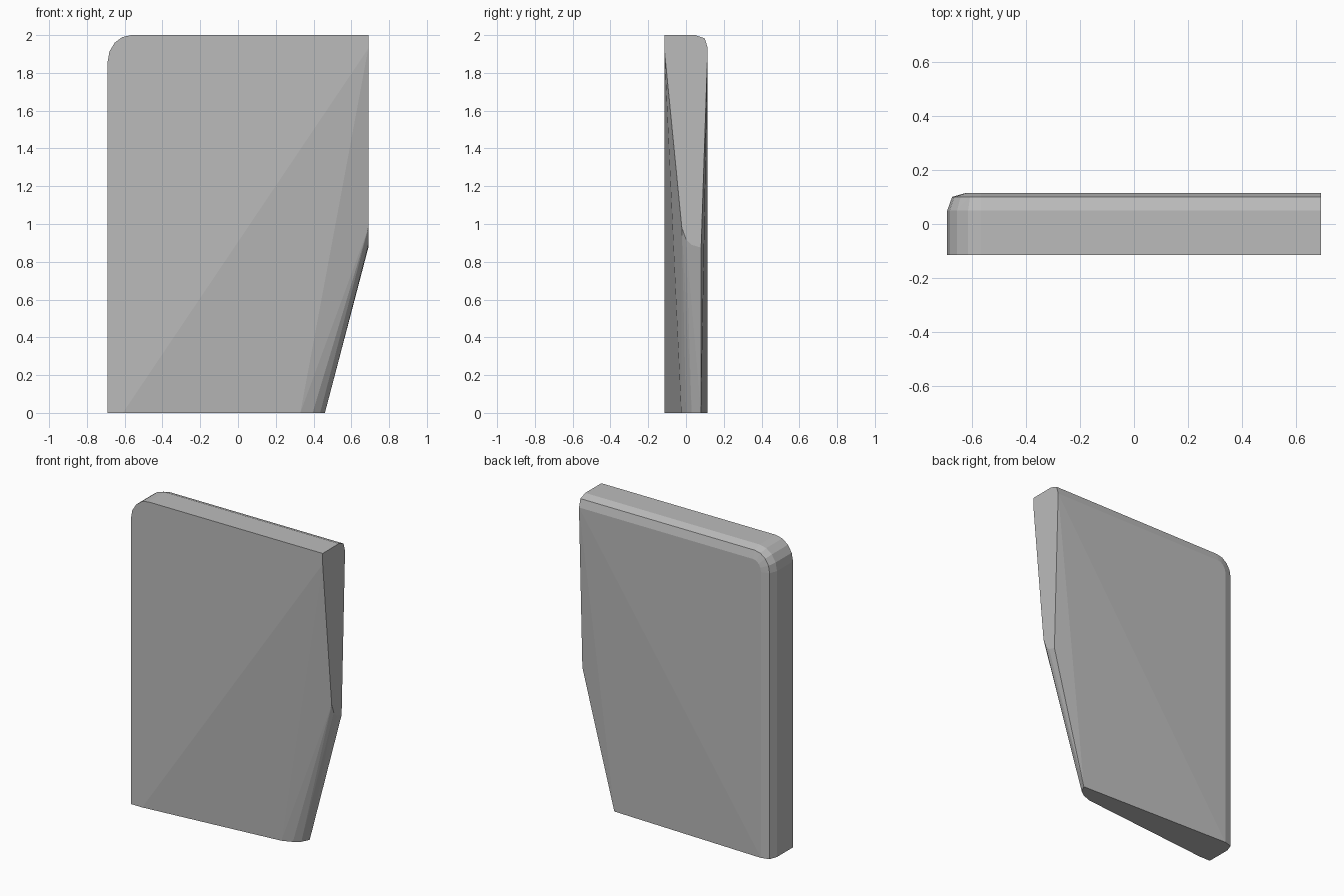
import bpy, bmesh, math

if "Cube" in bpy.data.objects:
    bpy.data.objects.remove(bpy.data.objects["Cube"])

grey = bpy.data.materials.new("plain_grey")
grey.diffuse_color = (0.5, 0.5, 0.5, 1)
grey.use_nodes = True
grey.node_tree.nodes["Principled BSDF"].inputs["Base Color"].default_value = grey.diffuse_color

LEFT, RIGHT, TOP = -0.69, 0.69, 2.0
FRONT, BACK = -0.115, 0.115
points = []

# Left and top rim: layers of (depth, inset), with a rounded upper left corner
for y, inset in ((FRONT, 0), (0.05, 0), (0.10, 0.018), (BACK, 0.07)):
    x0, z1 = LEFT + inset, TOP - inset
    rx, rz = 0.125 - inset, 0.14 - inset
    points.append((x0, y, 0))
    for i in range(5):
        a = math.radians(90 * i / 4)
        points.append((x0 + rx * (1 - math.cos(a)), y, z1 - rz * (1 - math.sin(a))))
    points.append((RIGHT, y, z1))

# Start of the tapered front: full thickness down to these points
points += [(-0.61, FRONT, 0), (RIGHT, FRONT, 1.93)]

# Rounded lower right edge, at the side and at the bottom
points += [(RIGHT, y, z) for y, z in ((-0.022, 0.98), (0.0, 0.92), (0.03, 0.89), (0.08, 0.875))]
points += [(x, y, 0) for x, y in ((0.33, -0.025), (0.395, 0.0), (0.435, 0.03), (0.46, 0.08))]

# Closed convex slab with flat faces
bm = bmesh.new()
for p in points:
    bm.verts.new(p)
hull = bmesh.ops.convex_hull(bm, input=bm.verts)
loose = {g for g in hull["geom_interior"] + hull["geom_unused"] if isinstance(g, bmesh.types.BMVert)}
bmesh.ops.delete(bm, geom=list(loose), context='VERTS')
bmesh.ops.dissolve_limit(bm, angle_limit=math.radians(0.2), verts=bm.verts, edges=bm.edges)
bmesh.ops.recalc_face_normals(bm, faces=bm.faces)

mesh = bpy.data.meshes.new("tapered_panel")
bm.to_mesh(mesh)
bm.free()
mesh.materials.append(grey)
panel = bpy.data.objects.new("tapered_panel", mesh)
bpy.context.collection.objects.link(panel)
